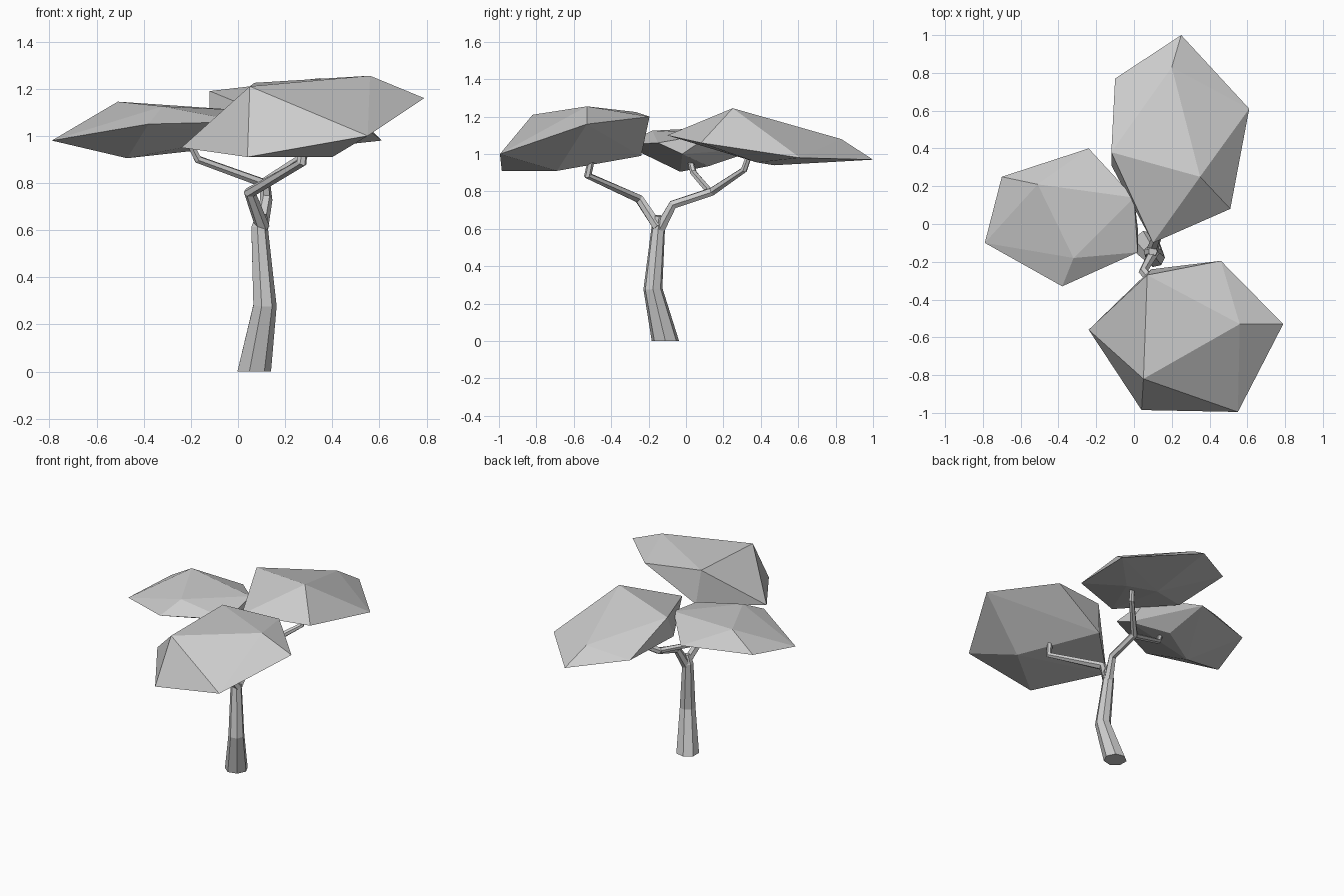
import bpy, bmesh
from math import cos, sin, tau
from mathutils import Vector

if "Cube" in bpy.data.objects:
    bpy.data.objects.remove(bpy.data.objects["Cube"])


def finish(name, bm):
    bmesh.ops.recalc_face_normals(bm, faces=bm.faces)
    mesh = bpy.data.meshes.new(name)
    bm.to_mesh(mesh)
    bm.free()
    obj = bpy.data.objects.new(name, mesh)
    bpy.context.collection.objects.link(obj)
    return obj


def limb(name, path, sides, flat_base=False):
    """Faceted tube through (x, y, z, radius) points."""
    bm = bmesh.new()
    pts = [Vector(p[:3]) for p in path]
    rings = []
    for i, p in enumerate(pts):
        before = (p - pts[i - 1]).normalized() if i else Vector()
        after = (pts[i + 1] - p).normalized() if i + 1 < len(pts) else Vector()
        t = (before + after).normalized()
        if flat_base and i == 0:
            t = Vector((0, 0, 1))
        # carry the ring direction along so the tube does not twist
        u = Vector((1, 0, 0)) if i == 0 else u
        u = (u - t * u.dot(t)).normalized()
        v = t.cross(u)
        r = path[i][3]
        rings.append([bm.verts.new(p + r * (u * cos(tau * k / sides) + v * sin(tau * k / sides)))
                      for k in range(sides)])
    for a, b in zip(rings, rings[1:]):
        for k in range(sides):
            n = (k + 1) % sides
            bm.faces.new((a[k], a[n], b[n], b[k]))
    bm.faces.new(rings[0])
    bm.faces.new(rings[-1])
    return finish(name, bm)


def canopy(name, points):
    """Faceted leaf clump: hull of a squashed, irregular ball."""
    bm = bmesh.new()
    for p in points:
        bm.verts.new(p)
    res = bmesh.ops.convex_hull(bm, input=bm.verts)
    loose = {g for g in res["geom_interior"] + res["geom_unused"]
             if isinstance(g, bmesh.types.BMVert)}
    bmesh.ops.delete(bm, geom=list(loose), context='VERTS')
    return finish(name, bm)


# Trunk and branches
limb("trunk", [(0.065, -0.11, 0.0, 0.075), (0.112, -0.177, 0.28, 0.052),
               (0.09, -0.148, 0.61, 0.037), (0.10, -0.145, 0.67, 0.024)], 7, True)
limb("front_branch", [(0.105, -0.15, 0.61, 0.03), (0.05, -0.25, 0.76, 0.026),
                      (0.27, -0.525, 0.885, 0.022), (0.285, -0.50, 1.0, 0.018)], 6)
limb("back_branch", [(0.095, -0.14, 0.60, 0.032), (0.12, -0.07, 0.73, 0.026),
                     (0.115, 0.14, 0.80, 0.024), (0.28, 0.31, 0.915, 0.018),
                     (0.30, 0.34, 1.0, 0.016)], 6)
limb("left_branch", [(0.12, 0.13, 0.795, 0.02), (-0.17, 0.04, 0.90, 0.018),
                     (-0.21, 0.02, 0.98, 0.015)], 6)

# Leaf clumps
canopy("front_canopy", [
    (0.05, -0.82, 1.21), (0.56, -0.53, 1.255), (0.79, -0.53, 1.16), (0.55, -0.995, 1.0),
    (0.04, -0.985, 0.91), (-0.24, -0.56, 0.95), (0.07, -0.27, 1.225), (0.46, -0.195, 1.20),
    (0.40, -0.69, 0.91), (0.09, -0.24, 0.99)])
canopy("back_canopy", [
    (0.35, 0.25, 1.245), (0.20, 0.83, 1.08), (0.25, 1.0, 0.97), (0.61, 0.61, 0.98),
    (0.51, 0.08, 1.06), (0.10, -0.10, 1.10), (-0.12, 0.38, 1.19), (-0.12, 0.31, 1.03),
    (-0.10, 0.77, 1.03), (0.20, 0.47, 0.94), (0.38, 0.38, 0.955)])
canopy("left_canopy", [
    (-0.51, 0.21, 1.145), (0.0, 0.14, 1.11), (-0.32, -0.18, 1.125), (-0.79, -0.10, 0.98),
    (-0.38, -0.33, 1.05), (0.02, -0.15, 1.06), (-0.70, 0.25, 1.03), (-0.24, 0.40, 1.03),
    (-0.47, -0.03, 0.905), (-0.20, 0.12, 0.935), (0.02, -0.02, 1.0)])
